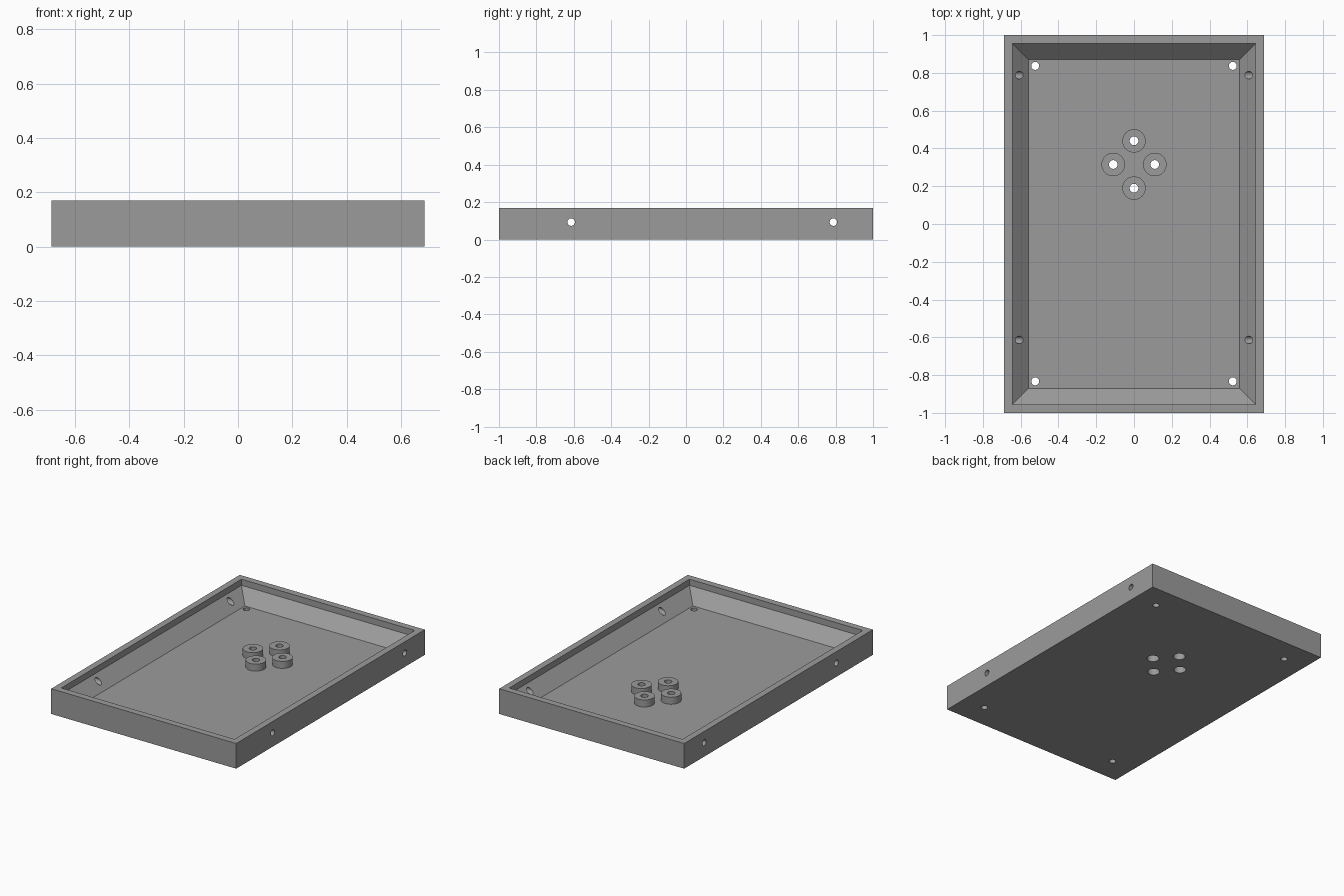
import bpy, bmesh, math

if "Cube" in bpy.data.objects:
    bpy.data.objects.remove(bpy.data.objects["Cube"])

grey = bpy.data.materials.new("mid grey")
grey.diffuse_color = (0.33, 0.33, 0.33, 1)
grey.use_nodes = True
grey.node_tree.nodes["Principled BSDF"].inputs["Base Color"].default_value = grey.diffuse_color

FLOOR, LIP, RIM, BOSS_TOP = 0.045, 0.128, 0.169, 0.092


def cylinder(name, radius, depth, loc, rot=(0, 0, 0)):
    bpy.ops.mesh.primitive_cylinder_add(vertices=32, radius=radius, depth=depth,
                                        location=loc, rotation=rot)
    ob = bpy.context.object
    ob.name = name
    ob.data.materials.append(grey)
    return ob


def combine(target, other, operation):
    """Apply a boolean and remove the helper object."""
    mod = target.modifiers.new("boolean", 'BOOLEAN')
    mod.operation, mod.solver, mod.object = operation, 'EXACT', other
    bpy.context.view_layer.objects.active = target
    bpy.ops.object.modifier_apply(modifier=mod.name)
    bpy.data.objects.remove(other, do_unlink=True)


# Tray shell: rectangular rings joined from the base, over the rim, down to the floor
rings = [(0.687, 1.0, 0), (0.687, 1.0, RIM), (0.643, 0.955, RIM),
         (0.643, 0.955, LIP), (0.558, 0.87, FLOOR)]
bm = bmesh.new()
loops = [[bm.verts.new((sx * x, sy * y, z))
          for sx, sy in ((-1, -1), (1, -1), (1, 1), (-1, 1))] for x, y, z in rings]
for a, b in zip(loops, loops[1:]):
    for i in range(4):
        j = (i + 1) % 4
        bm.faces.new((a[i], a[j], b[j], b[i]))
bm.faces.new(loops[0][::-1])
bm.faces.new(loops[-1])
bmesh.ops.recalc_face_normals(bm, faces=bm.faces)
mesh = bpy.data.meshes.new("tray")
bm.to_mesh(mesh)
bm.free()
mesh.materials.append(grey)
tray = bpy.data.objects.new("tray", mesh)
bpy.context.collection.objects.link(tray)

# Four standoffs with screw holes, counterbored from below
for x, y in ((-0.11, 0.315), (0.11, 0.315), (0, 0.19), (0, 0.44)):
    bottom = 0.02
    combine(tray, cylinder("standoff", 0.062, BOSS_TOP - bottom,
                           (x, y, (BOSS_TOP + bottom) / 2)), 'UNION')
    combine(tray, cylinder("screw_hole", 0.023, 0.4, (x, y, 0.1)), 'DIFFERENCE')
    combine(tray, cylinder("counterbore", 0.038, 0.11, (x, y, 0)), 'DIFFERENCE')

# Corner holes through the floor
for x in (-0.523, 0.523):
    for y in (-0.833, 0.837):
        combine(tray, cylinder("corner_hole", 0.021, 0.4, (x, y, 0)), 'DIFFERENCE')

# Holes through both side walls
for y in (-0.614, 0.788):
    combine(tray, cylinder("side_hole", 0.02, 2, (0, y, 0.093),
                           (0, math.pi / 2, 0)), 'DIFFERENCE')

# Smooth bores with crisp edges
bpy.ops.object.select_all(action='DESELECT')
tray.select_set(True)
bpy.context.view_layer.objects.active = tray
bpy.ops.object.shade_smooth_by_angle(angle=math.radians(30))
